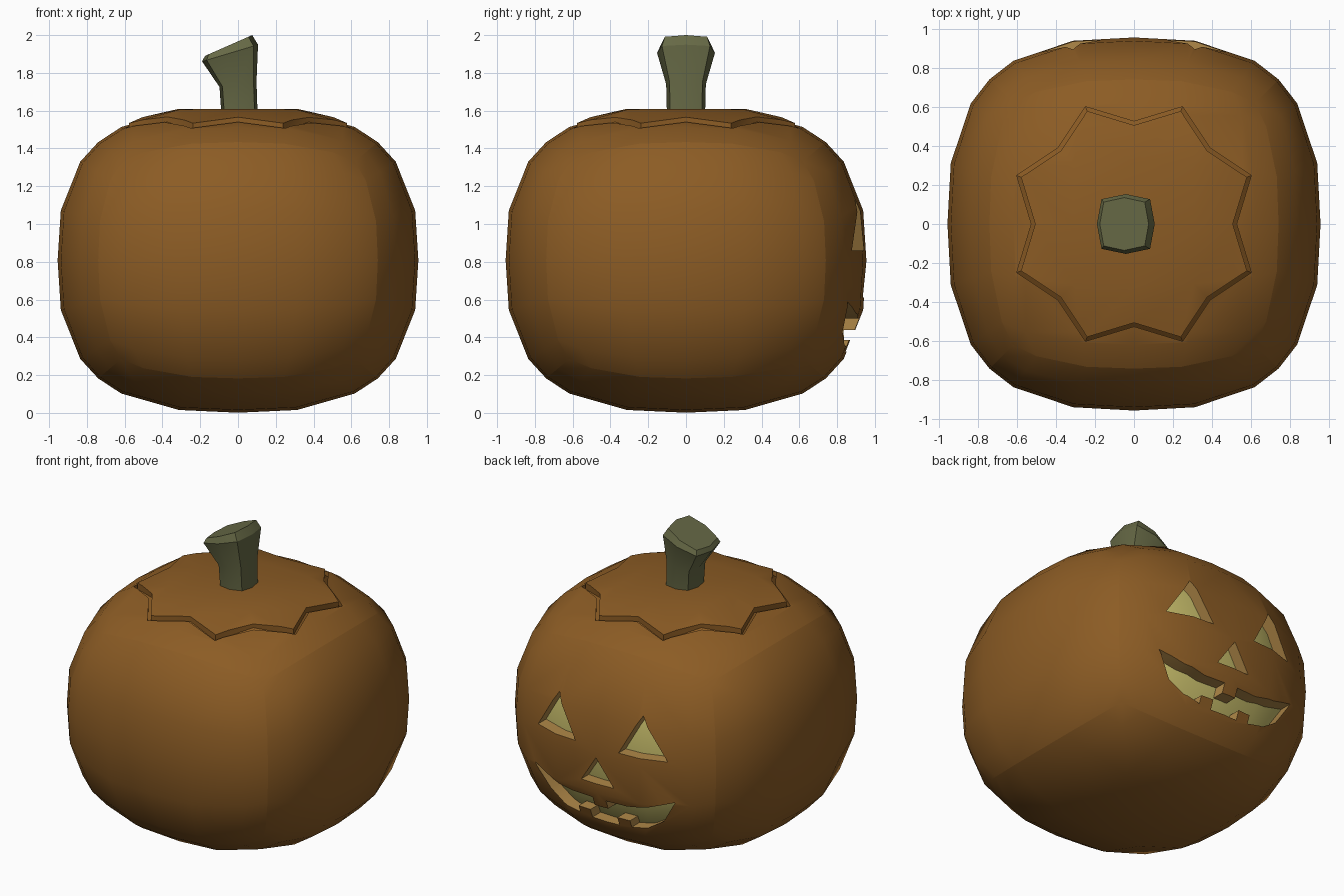
import bpy, bmesh, math

if "Cube" in bpy.data.objects:
    bpy.data.objects.remove(bpy.data.objects["Cube"])

ZC, N, R, SQUASH = 0.808, 2.72, 0.955, 0.845


def material(name, rgb):
    m = bpy.data.materials.new(name)
    m.diffuse_color = (*rgb, 1)
    m.use_nodes = True
    m.node_tree.nodes["Principled BSDF"].inputs["Base Color"].default_value = m.diffuse_color
    return m


SKIN = material("pumpkin orange", (0.262, 0.107, 0.018))
FLESH = material("cut flesh tan", (0.434, 0.246, 0.065))
GLOW = material("inner yellow", (0.55, 0.49, 0.14))
STEM = material("stem green", (0.133, 0.141, 0.06))


def make_object(name, bm, mats, index=0):
    bmesh.ops.recalc_face_normals(bm, faces=bm.faces[:])
    for f in bm.faces:
        f.material_index = index
    me = bpy.data.meshes.new(name)
    bm.to_mesh(me)
    bm.free()
    for m in mats:
        me.materials.append(m)
    ob = bpy.data.objects.new(name, me)
    bpy.context.collection.objects.link(ob)
    return ob


def round_cube(scale):
    """Six 6x6 grids pushed out to a squashed rounded cube."""
    bm = bmesh.new()
    steps = [-1, -0.74, -0.333, 0, 0.333, 0.74, 1]
    for axis in range(3):
        for sign in (-1, 1):
            grid = []
            for a in steps:
                row = []
                for b in steps:
                    d = [a, b]
                    d.insert(axis, sign)
                    k = R * scale / sum(abs(c) ** N for c in d) ** (1 / N)
                    k *= 1 - 0.03 * (a * b) ** 2
                    row.append(bm.verts.new((d[0] * k, d[1] * k, ZC + d[2] * k * SQUASH)))
                grid.append(row)
            for i in range(6):
                for j in range(6):
                    bm.faces.new((grid[i][j], grid[i + 1][j], grid[i + 1][j + 1], grid[i][j + 1]))
    bmesh.ops.remove_doubles(bm, verts=bm.verts[:], dist=1e-4)
    return bm


def on_crease(v):
    q = sorted((abs(v.co.x), abs(v.co.y), abs(v.co.z - ZC) / SQUASH))
    return q[2] - q[1] < 2e-4


def mark_edges(bm, limit):
    for f in bm.faces:
        f.smooth = True
    for e in bm.edges:
        sharp = all(on_crease(v) for v in e.verts)
        if len(e.link_faces) == 2 and e.calc_face_angle(0) > math.radians(limit):
            sharp = True
        e.smooth = not sharp


# Pumpkin shell, with a dimple under the stem
bm = round_cube(1)
for v in bm.verts:
    if v.co.z > ZC and math.hypot(v.co.x, v.co.y) < 0.05:
        v.co.z = 1.565
body = make_object("pumpkin_shell", bm, [SKIN, FLESH])

# Yellow inside seen through the carved face
bm = round_cube(0.92)
for v in bm.verts:
    v.co.z = min(v.co.z, 1.48)
mark_edges(bm, 35)
make_object("glowing_inside", bm, [GLOW])

# Carved face cutters, on the +y side
eye = [(0.16, 0.86), (0.48, 0.86), (0.31, 1.13)]
nose = [(-0.12, 0.61), (0.12, 0.61), (0, 0.79)]
half = [(0.05, 0.44), (0.05, 0.50), (0.2, 0.50), (0.35, 0.53), (0.52, 0.59),
        (0.42, 0.43), (0.31, 0.36), (0.19, 0.335), (0.19, 0.385), (0.1, 0.385), (0.1, 0.325)]
mouth = half + [(-x, z) for x, z in reversed(half)]
bm = bmesh.new()
for outline in (eye, [(-x, z) for x, z in eye], nose, mouth):
    near = [bm.verts.new((x, 0.6, z)) for x, z in outline]
    far = [bm.verts.new((x, 1.1, z)) for x, z in outline]
    bm.faces.new(near)
    bm.faces.new(far)
    for i in range(len(near)):
        j = (i + 1) % len(near)
        bm.faces.new((near[i], near[j], far[j], far[i]))
face_cutter = make_object("face_cutter", bm, [SKIN, FLESH], 1)

# Zigzag lid groove cutter
star = []
for i in range(16):
    r = 0.65 if i % 2 else (0.525 if i % 4 == 0 else 0.55)
    a = math.radians(22.5 * i)
    star.append((r * math.cos(a), r * math.sin(a)))
bm = bmesh.new()
rings = []
for scale, top in ((1, False), (1, True), (0.963, True), (0.963, False)):
    ring = []
    for x, y in star:
        surface = ZC + SQUASH * (R ** N - abs(x) ** N - abs(y) ** N) ** (1 / N)
        ring.append(bm.verts.new((x * scale, y * scale, 1.9 if top else surface - 0.04)))
    rings.append(ring)
for k in range(4):
    p, q = rings[k], rings[(k + 1) % 4]
    for i in range(16):
        j = (i + 1) % 16
        bm.faces.new((p[i], p[j], q[j], q[i]))
groove_cutter = make_object("groove_cutter", bm, [SKIN, FLESH], 0)

# Cut and bake the shell
for cutter in (face_cutter, groove_cutter):
    cutter.hide_render = True
    mod = body.modifiers.new("cut", 'BOOLEAN')
    mod.operation = 'DIFFERENCE'
    mod.solver = 'EXACT'
    mod.object = cutter
bpy.context.view_layer.update()
deps = bpy.context.evaluated_depsgraph_get()
cut_mesh = bpy.data.meshes.new_from_object(body.evaluated_get(deps))
body.modifiers.clear()
body.data = cut_mesh
for cutter in (face_cutter, groove_cutter):
    bpy.data.objects.remove(cutter)


def inside_lid(x, y):
    i = int((math.atan2(y, x) % math.tau) / (math.tau / 16)) % 16
    (ax, ay), (bx, by) = star[i], star[(i + 1) % 16]
    ax, ay, bx, by = (c * 0.982 for c in (ax, ay, bx, by))
    return (bx - ax) * (y - ay) - (by - ay) * (x - ax) > 0


# Raise the lid a little and flatten its crown
bm = bmesh.new()
bm.from_mesh(cut_mesh)
for v in bm.verts:
    if v.co.z > 1.4 and inside_lid(v.co.x, v.co.y):
        v.co.z = min(v.co.z + 0.02, 1.61)
bm.normal_update()
mark_edges(bm, 35)
bm.to_mesh(cut_mesh)
bm.free()

# Stem: eight-sided rings (centre x, half x, half y, z, slope)
bm = bmesh.new()
octagon = [(1, 0), (0.84, 0.83), (0, 1), (-0.84, 0.83), (-1, 0), (-0.84, -0.83), (0, -1), (0.84, -0.83)]
prev = None
for cx, hx, hy, z, slope in ((0.01, 0.095, 0.1, 1.54, 0), (0.0, 0.098, 0.105, 1.74, 0.15),
                             (-0.042, 0.148, 0.153, 1.905, 0.3), (-0.05, 0.125, 0.135, 1.945, 0.44)):
    ring = [bm.verts.new((cx + u * hx, w * hy, z + slope * u * hx)) for u, w in octagon]
    if prev:
        for i in range(8):
            j = (i + 1) % 8
            bm.faces.new((prev[i], prev[j], ring[j], ring[i]))
    else:
        bm.faces.new(ring)
    prev = ring
bm.faces.new(prev)
bm.normal_update()
mark_edges(bm, 32)
make_object("stem", bm, [STEM])
